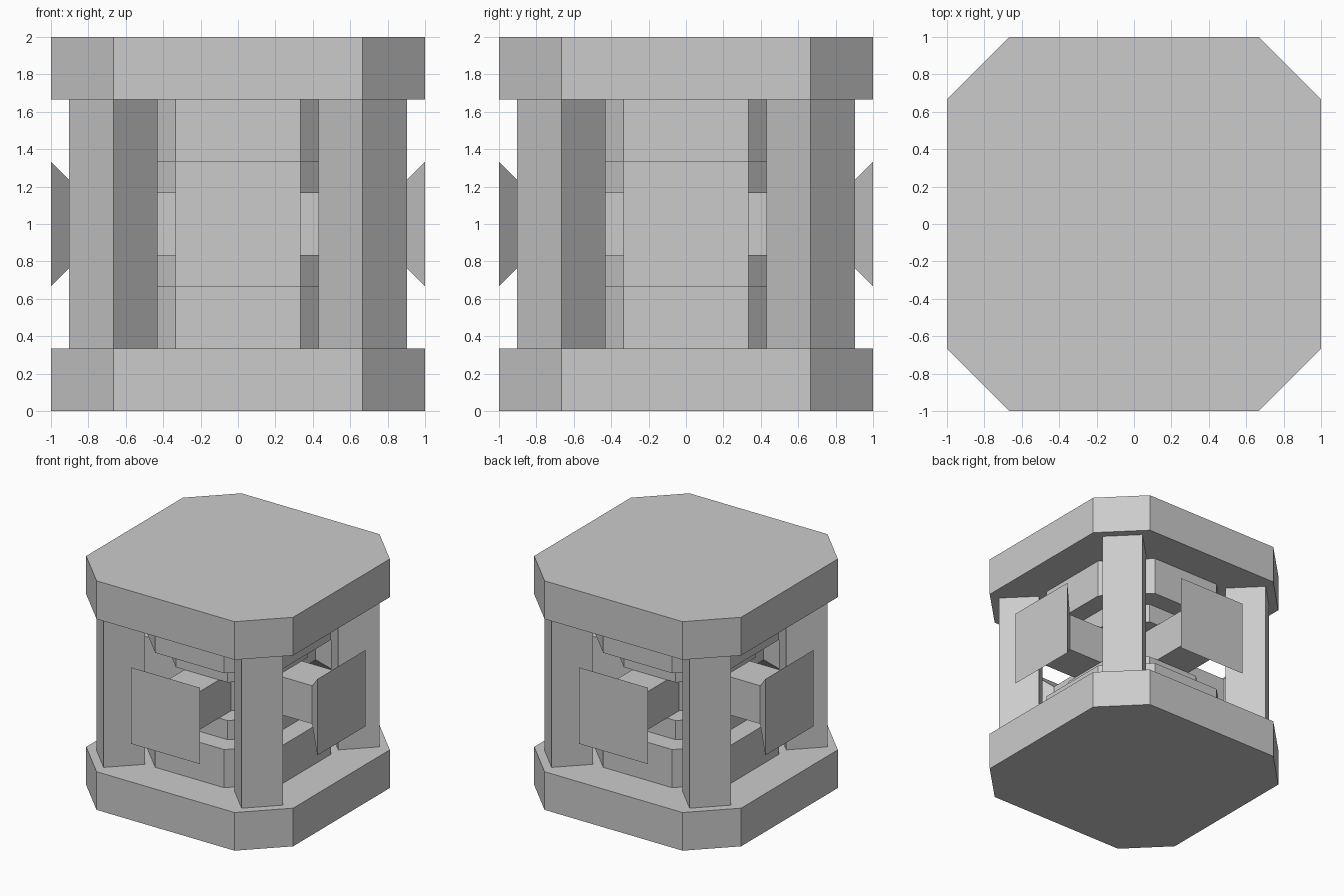
import bpy, bmesh, math
from mathutils import Matrix

if "Cube" in bpy.data.objects:
    bpy.data.objects.remove(bpy.data.objects["Cube"])

T = 1 / 3


def make(name, sections, matrix=None):
    """Loft a list of (outline, z) sections with equal point counts into a closed solid."""
    bm = bmesh.new()
    rings = [[bm.verts.new((x, y, z)) for x, y in pts] for pts, z in sections]
    n = len(rings[0])
    bm.faces.new(rings[0][::-1])
    bm.faces.new(rings[-1])
    for a, b in zip(rings, rings[1:]):
        for i in range(n):
            j = (i + 1) % n
            bm.faces.new((a[i], a[j], b[j], b[i]))
    if matrix:
        bm.transform(matrix)
    bmesh.ops.recalc_face_normals(bm, faces=bm.faces)
    mesh = bpy.data.meshes.new(name)
    bm.to_mesh(mesh)
    bm.free()
    obj = bpy.data.objects.new(name, mesh)
    bpy.context.collection.objects.link(obj)
    return obj


def octagon(h, f):
    """Square of half size h with chamfered corners; flat sides have half length f."""
    return [(f, -h), (h, -f), (h, f), (f, h), (-f, h), (-h, f), (-h, -f), (-f, -h)]


def square(h):
    return [(-h, -h), (h, -h), (h, h), (-h, h)]


# Stacked octagonal slabs, stepped steps and centre core
layers = [
    ("base_slab", 1, 2 * T, 0, T),
    ("lower_step", 2 * T, T, T, 2 * T),
    ("lower_small_step", 0.5, 0.25, 2 * T, 2.5 * T),
    ("centre_core", T, T / 2, 2.5 * T, 3.5 * T),
    ("upper_small_step", 0.5, 0.25, 3.5 * T, 4 * T),
    ("upper_step", 2 * T, T, 4 * T, 5 * T),
    ("top_slab", 1, 2 * T, 5 * T, 2),
]
for name, h, f, z0, z1 in layers:
    make(name, [(octagon(h, f), z0), (octagon(h, f), z1)])

# Four corner posts, turned 45 degrees
for i in range(4):
    a = math.pi / 4 + i * math.pi / 2
    r = 2 * T * math.sqrt(2)
    m = Matrix.Rotation(a, 4, 'Z') @ Matrix.Translation((r, 0, 0))
    make(f"corner_post_{i + 1}", [(square(T / 2), T), (square(T / 2), 5 * T)], m)

# Four side arms flaring into square end plates
for i in range(4):
    m = (Matrix.Translation((0, 0, 1)) @ Matrix.Rotation(i * math.pi / 2, 4, 'Z')
         @ Matrix.Rotation(math.pi / 2, 4, 'Y'))
    make(f"side_arm_{i + 1}",
         [(square(T / 2), T), (square(T / 2), 2.5 * T), (square(T), 1)], m)
